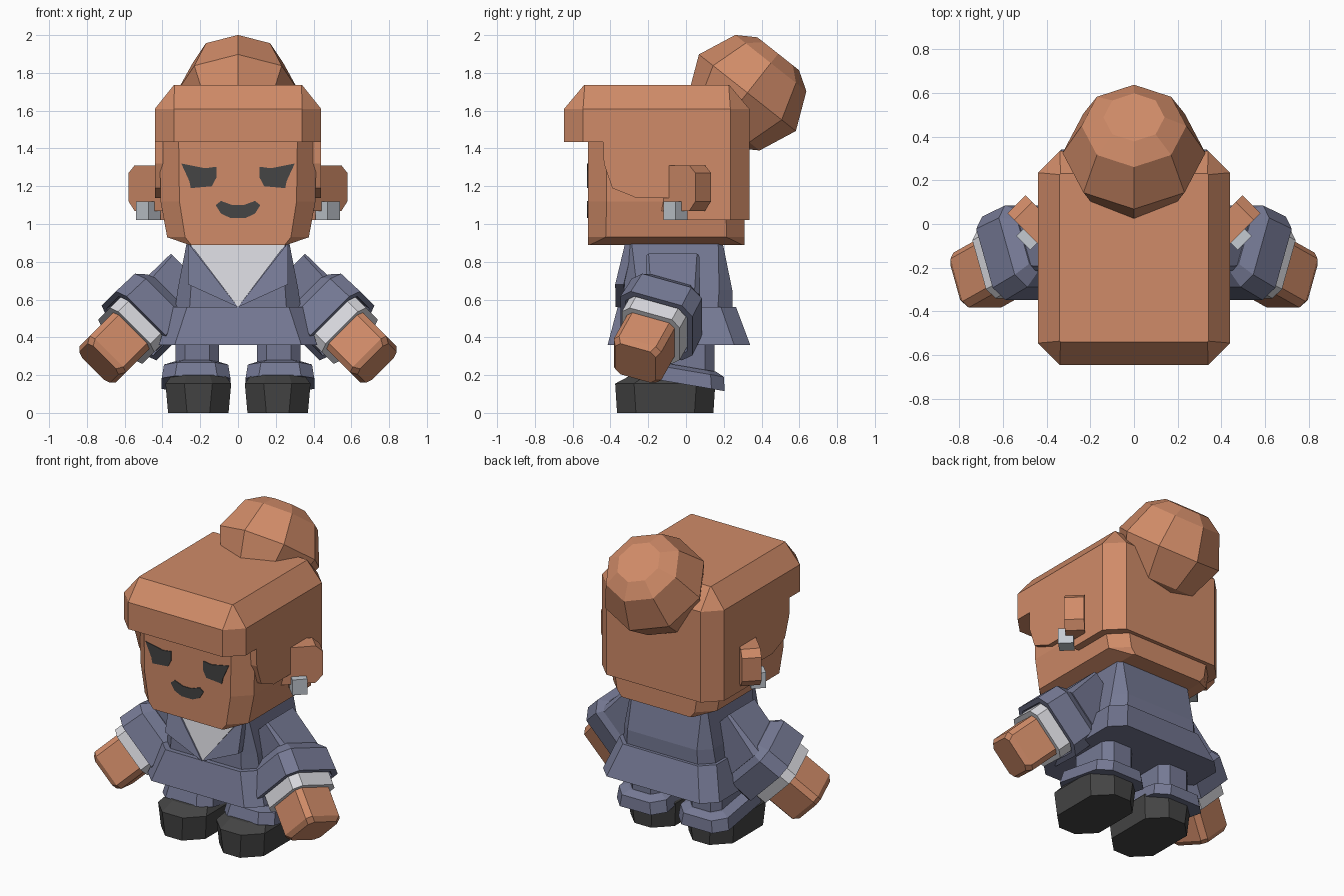
import bpy, bmesh, math
from mathutils import Vector

cube = bpy.data.objects.get("Cube")
if cube:
    bpy.data.objects.remove(cube, do_unlink=True)


def material(name, rgb):
    m = bpy.data.materials.new(name)
    m.use_nodes = True
    m.diffuse_color = (*rgb, 1)
    m.node_tree.nodes["Principled BSDF"].inputs["Base Color"].default_value = (*rgb, 1)
    return m


TAN = material("warm tan", (0.63, 0.258, 0.138))
BLUE = material("slate blue", (0.178, 0.191, 0.296))
DARK = material("charcoal", (0.058, 0.058, 0.058))
WHITE = material("off white", (0.69, 0.69, 0.73))
SILVER = material("silver", (0.55, 0.59, 0.64))


def finish(bm, name, mat):
    bmesh.ops.recalc_face_normals(bm, faces=bm.faces)
    me = bpy.data.meshes.new(name)
    bm.to_mesh(me)
    bm.free()
    me.materials.append(mat)
    ob = bpy.data.objects.new(name, me)
    bpy.context.collection.objects.link(ob)
    return ob


def octagon(u0, u1, v0, v1, c):
    """Rectangle with its corners cut by c."""
    return [(u0 + c, v0), (u1 - c, v0), (u1, v0 + c), (u1, v1 - c),
            (u1 - c, v1), (u0 + c, v1), (u0, v1 - c), (u0, v0 + c)]


def loft(name, rings, mat, side=1):
    """Skin closed rings of points, capping both ends."""
    bm = bmesh.new()
    rows = [[bm.verts.new((p[0] * side, p[1], p[2])) for p in r] for r in rings]
    n = len(rows[0])
    for a, b in zip(rows, rows[1:]):
        for i in range(n):
            j = (i + 1) % n
            bm.faces.new((a[i], a[j], b[j], b[i]))
    bm.faces.new(rows[0])
    bm.faces.new(rows[-1])
    return finish(bm, name, mat)


def stack(name, levels, mat, cx=0, side=1, tilt=0):
    """Upright part from levels of (z, half width, front y, back y, corner cut)."""
    rings = [[(cx + x, y, z + tilt * y) for x, y in octagon(-h, h, f, b, c)]
             for z, h, f, b, c in levels]
    return loft(name, rings, mat, side)


def plate(name, pts, offset, mat, side=1):
    """Flat outline pushed along an offset."""
    off = Vector(offset)
    return loft(name, [pts, [Vector(p) + off for p in pts]], mat, side)


def along(name, origin, d, w, levels, mat, side):
    """Limb segment from levels of (distance, half size, corner cut)."""
    o, d, w = Vector(origin), Vector(d).normalized(), Vector(w).normalized()
    n = d.cross(w)
    rings = [[o + d * s + w * u + n * v for u, v in octagon(-h, h, -h, h, c)]
             for s, h, c in levels]
    return loft(name, rings, mat, side)


# Head
stack("head", [(0.89, 0.26, -0.52, 0.31, 0.012), (0.93, 0.375, -0.52, 0.31, 0.095),
               (1.12, 0.41, -0.52, 0.31, 0.1), (1.5, 0.415, -0.52, 0.31, 0.1)], TAN)

# Hair cap with a front overhang
stack("hair_cap", [(1.435, 0.44, -0.645, 0.335, 0.1), (1.61, 0.44, -0.645, 0.335, 0.1),
                   (1.735, 0.34, -0.54, 0.23, 0.004)], TAN)

# Hair sides and back: one side profile across the head, rear corners cut
profile = [(-0.44, 1.5), (-0.435, 1.32), (-0.39, 1.19), (-0.26, 1.137), (-0.06, 1.137),
           (-0.04, 1.02), (0.335, 1.02), (0.335, 1.5)]
hair = plate("hair_sides", [(-0.44, y, z) for y, z in profile], (0.88, 0, 0), TAN)
bm = bmesh.new()
bm.from_mesh(hair.data)
rear = [e for e in bm.edges
        if all(v.co.y > 0.33 for v in e.verts)
        and abs(e.verts[0].co.x - e.verts[1].co.x) < 0.01]
bmesh.ops.bevel(bm, geom=rear, offset=0.1, offset_type='OFFSET', segments=1, affect='EDGES')
bm.to_mesh(hair.data)
bm.free()

# Bun, tilted up and back
axis, across = Vector((0, 0.62, 0.785)), Vector((0, 0.785, -0.62))
rings = []
for off, r in [(-0.263, 0.14), (-0.2, 0.24), (0, 0.327), (0.2, 0.24), (0.263, 0.14)]:
    c = Vector((0, 0.325, 1.695)) + axis * off
    rings.append([c + across * r * math.cos(a) + Vector((r * math.sin(a), 0, 0))
                  for a in (i * math.tau / 8 for i in range(8))])
loft("hair_bun", rings, TAN)

# Mouth
half = [(0.03, 1.1), (0.09, 1.122), (0.118, 1.1), (0.09, 1.055), (0.04, 1.032)]
outline = half + [(-x, z) for x, z in reversed(half)]
plate("mouth", [(x, -0.525, z) for x, z in outline], (0, 0.009, 0), DARK)

# Jacket body, skirt and shirt front
stack("jacket_body", [(0.5, 0.34, -0.333, 0.245, 0.08), (0.65, 0.32, -0.328, 0.245, 0.07),
                      (0.92, 0.268, -0.31, 0.19, 0.02)], BLUE)
stack("jacket_skirt", [(0.36, 0.42, -0.415, 0.34, 0.085), (0.56, 0.35, -0.362, 0.265, 0.08)], BLUE)
plate("shirt_front", [(-0.258, -0.317, 0.9), (0.258, -0.317, 0.9), (0, -0.364, 0.56)],
      (0, 0.009, 0), WHITE)

for label, s in (("left", 1), ("right", -1)):
    # Eye
    eye = [(0.3, 1.32), (0.175, 1.295), (0.115, 1.303), (0.115, 1.245),
           (0.138, 1.2), (0.25, 1.19), (0.258, 1.228)]
    plate(label + "_eye", [(x, -0.525, z) for x, z in eye], (0, 0.009, 0), DARK, s)

    # Ear, turned outward, with cut outer corners
    ear = [(0, 1.07), (0.24, 1.07), (0.285, 1.12), (0.285, 1.27), (0.24, 1.31), (0, 1.31)]
    plate(label + "_ear", [(0.38 + 0.7 * t, -0.15 + 0.7 * t, z) for t, z in ear],
          (-0.083, 0.083, 0), TAN, s)

    # Earring
    diamond = [(0.411, -0.055), (0.475, -0.119), (0.539, -0.055), (0.475, 0.009)]
    plate(label + "_earring", [(x, y, 1.02) for x, y in diamond], (0, 0, 0.1), SILVER, s)

    # Lapel
    plate(label + "_lapel", [(0.264, -0.322, 0.9), (0, -0.372, 0.56), (0.264, -0.375, 0.68)],
          (0, 0.045, 0), BLUE, s)

    # Arm, from shoulder to hand
    along(label + "_upper_sleeve", (0.5, -0.07, 0.5), (1, 0, -1), (0, 1, 0),
          [(-0.345, 0.14, 0.012), (-0.06, 0.145, 0.03)], BLUE, s)
    o, d, w = (0.5, -0.135, 0.5), (0.66, -0.37, -0.66), (0.26, 0.93, -0.26)
    along(label + "_sleeve", o, d, w,
          [(-0.15, 0.15, 0.04), (-0.09, 0.2, 0.06), (0.06, 0.205, 0.06),
           (0.06, 0.175, 0.05), (0.03, 0.17, 0.05)], BLUE, s)
    along(label + "_shirt_cuff", o, d, w,
          [(0.0, 0.165, 0.045), (0.14, 0.165, 0.045)], WHITE, s)
    along(label + "_hand", o, d, w,
          [(0.1, 0.135, 0.03), (0.33, 0.135, 0.03), (0.36, 0.115, 0.03)], TAN, s)

    # Leg, raked trouser cuff and shoe
    stack(label + "_leg", [(0.2, 0.115, -0.19, 0.15, 0.05), (0.4, 0.115, -0.19, 0.15, 0.05)],
          BLUE, 0.215, s)
    stack(label + "_trouser_cuff",
          [(0.15, 0.182, -0.27, 0.205, 0.07), (0.225, 0.17, -0.25, 0.2, 0.07),
           (0.245, 0.12, -0.2, 0.16, 0.05)], BLUE, 0.222, s, -0.17)
    stack(label + "_shoe",
          [(0, 0.16, -0.365, 0.145, 0.1), (0.155, 0.174, -0.375, 0.155, 0.1),
           (0.2, 0.14, -0.29, 0.1, 0.08)], DARK, 0.21, s)
